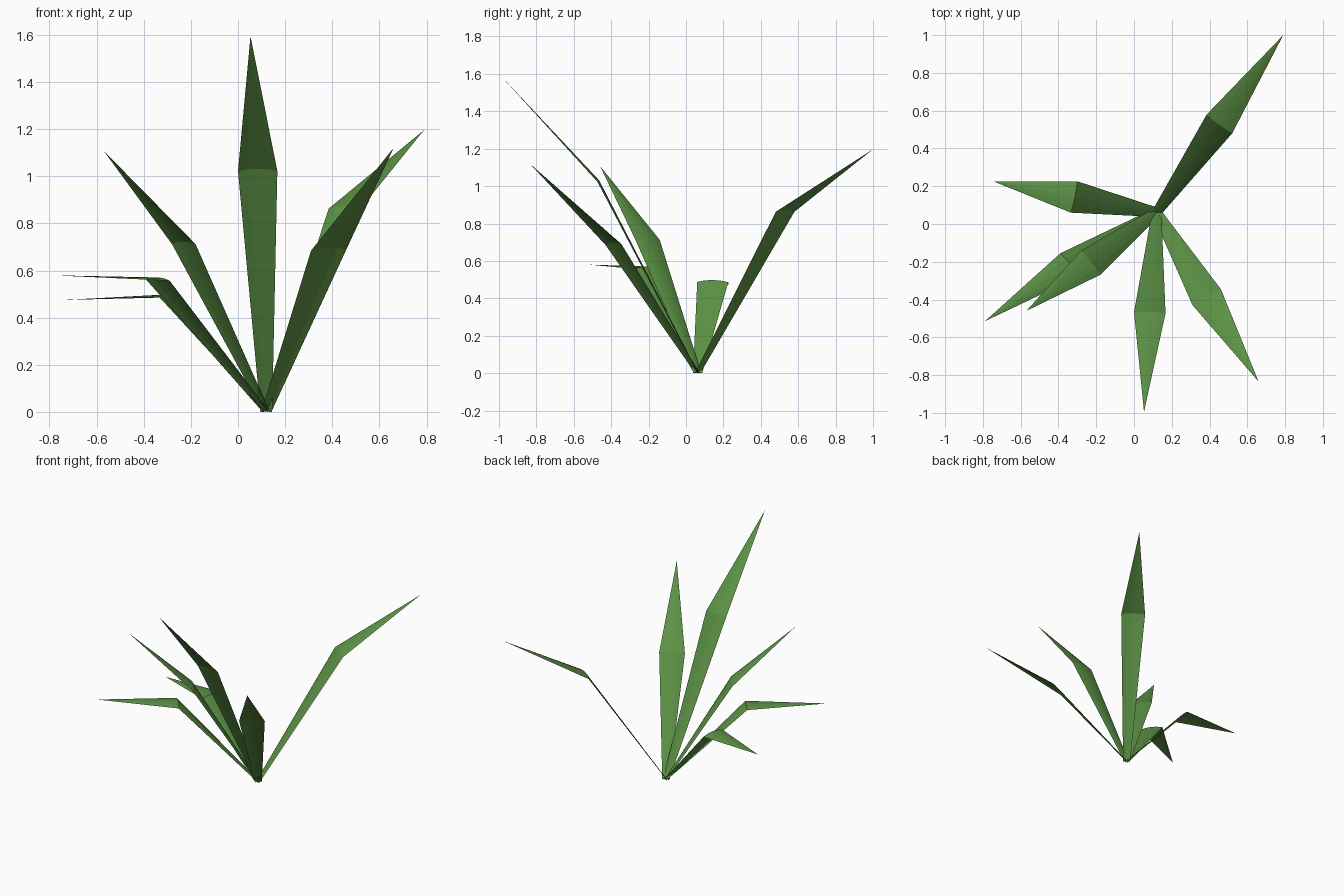
import bpy
import bmesh
from mathutils import Vector

if "Cube" in bpy.data.objects:
    bpy.data.objects.remove(bpy.data.objects["Cube"])

leaf_green = bpy.data.materials.new("leaf_green")
leaf_green.diffuse_color = (0.107, 0.285, 0.06, 1)
leaf_green.use_nodes = True
leaf_green.node_tree.nodes["Principled BSDF"].inputs["Base Color"].default_value = leaf_green.diffuse_color

ROOT = Vector((0.12, 0.062, 0.0))   # where all blades meet
STRIPS = 4                          # strips across each gently arched blade


def arched_row(bm, left, right, rise):
    """Row of points from left to right, bulging along the rise vector."""
    row = []
    for i in range(STRIPS + 1):
        t = i / STRIPS
        row.append(bm.verts.new(left.lerp(right, t) + rise * (4 * t * (1 - t))))
    return row


def blade(name, left, right, tip):
    """Leaf blade: narrow foot, wide bend, pointed tip."""
    left, right, tip = Vector(left), Vector(right), Vector(tip)
    across = (right - left).normalized()
    along = ((left + right) / 2 - ROOT).normalized()
    normal = across.cross(along).normalized()
    if normal.z < 0:
        normal.negate()
    bm = bmesh.new()
    foot = arched_row(bm, ROOT - across * 0.025, ROOT + across * 0.025, normal * 0.004)
    bend = arched_row(bm, left, right, normal * 0.006 + Vector((0, 0, 0.007)))
    point = bm.verts.new(tip)
    for i in range(STRIPS):
        bm.faces.new((foot[i], foot[i + 1], bend[i + 1], bend[i]))
        bm.faces.new((bend[i], bend[i + 1], point))
    # upper side faces outward
    bm.normal_update()
    if sum(f.normal.z for f in bm.faces) < 0:
        bmesh.ops.reverse_faces(bm, faces=bm.faces[:])
    mesh = bpy.data.meshes.new(name)
    bm.to_mesh(mesh)
    bm.free()
    mesh.materials.append(leaf_green)
    obj = bpy.data.objects.new(name, mesh)
    bpy.context.collection.objects.link(obj)


# blades: left and right corner of the bend, then the tip
blade("back_right_blade", (0.385, 0.58, 0.863), (0.52, 0.48, 0.863), (0.79, 1.0, 1.197))
blade("front_right_blade", (0.31, -0.43, 0.685), (0.46, -0.345, 0.69), (0.66, -0.835, 1.12))
blade("tall_front_blade", (0.0, -0.467, 1.022), (0.167, -0.473, 1.022), (0.053, -0.995, 1.595))
blade("front_left_blade", (-0.28, -0.14, 0.712), (-0.18, -0.27, 0.712), (-0.57, -0.46, 1.108))
blade("low_front_left_blade", (-0.39, -0.155, 0.562), (-0.29, -0.277, 0.557), (-0.79, -0.515, 0.58))
blade("left_blade", (-0.335, 0.06, 0.488), (-0.30, 0.226, 0.486), (-0.745, 0.226, 0.475))
